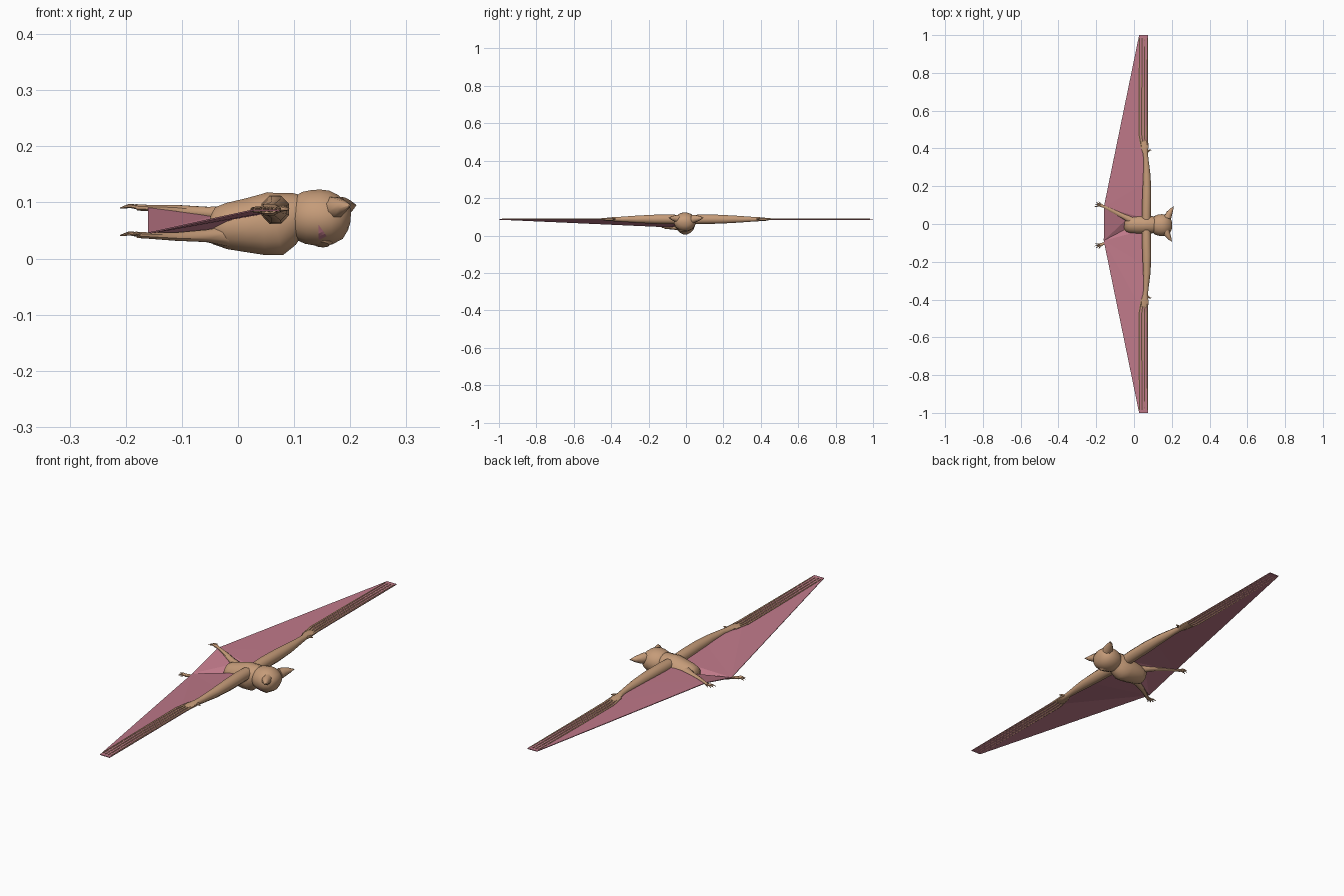
import bpy, bmesh, math
from mathutils import Vector
from mathutils.bvhtree import BVHTree


def material(name, rgb):
    m = bpy.data.materials.new(name)
    m.diffuse_color = (*rgb, 1)
    return m


FUR = material("brown fur", (0.56, 0.33, 0.19))
SKIN = material("pink skin", (0.52, 0.19, 0.25))


def finish(name, bm, mat, smooth=True):
    me = bpy.data.meshes.new(name)
    bm.to_mesh(me)
    bm.free()
    ob = bpy.data.objects.new(name, me)
    bpy.context.collection.objects.link(ob)
    me.materials.append(mat)
    if smooth:
        bpy.ops.object.select_all(action='DESELECT')
        ob.select_set(True)
        bpy.context.view_layer.objects.active = ob
        bpy.ops.object.shade_smooth_by_angle(angle=math.radians(50))
    return ob


def loft(bm, sections, sides=8):
    """Elliptical tube; section = (x, y, z, half width, half height)."""
    pts = [Vector(s[:3]) for s in sections]
    rings = []
    for i, s in enumerate(sections):
        t = (pts[min(i + 1, len(pts) - 1)] - pts[max(i - 1, 0)]).normalized()
        side = t.cross(Vector((0, 0, 1))).normalized()
        up = side.cross(t)
        ring = []
        for k in range(sides):
            a = 2 * math.pi * (k + 0.5) / sides
            ring.append(bm.verts.new(pts[i] + side * s[3] * math.cos(a) + up * s[4] * math.sin(a)))
        rings.append(ring)
    for a, b in zip(rings, rings[1:]):
        for k in range(sides):
            j = (k + 1) % sides
            bm.faces.new((a[k], a[j], b[j], b[k]))
    bm.faces.new(rings[0][::-1])
    bm.faces.new(rings[-1])
    bmesh.ops.recalc_face_normals(bm, faces=bm.faces)


def tube(name, sections, sides=8, mat=FUR):
    bm = bmesh.new()
    loft(bm, sections, sides)
    return finish(name, bm, mat)


# Torso with a deep chest and narrow rump: (x, bottom, top, half width)
torso = [(-0.052, 0.045, 0.075, 0.018), (-0.043, 0.025, 0.092, 0.036),
         (-0.02, 0.016, 0.100, 0.045), (0.015, 0.010, 0.108, 0.050),
         (0.045, 0.005, 0.116, 0.052), (0.066, 0.003, 0.121, 0.050),
         (0.085, 0.020, 0.121, 0.048), (0.105, 0.036, 0.118, 0.044),
         (0.125, 0.045, 0.11, 0.036)]
tube("torso", [(x, -0.004, (b + t) / 2, w, (t - b) / 2) for x, b, t, w in torso], 16)

# Head, crown facing forward
head = [(0.096, 0.045, 0.112, 0.036), (0.108, 0.033, 0.120, 0.048),
        (0.125, 0.025, 0.123, 0.056), (0.145, 0.021, 0.124, 0.059),
        (0.165, 0.024, 0.122, 0.058), (0.182, 0.034, 0.115, 0.050),
        (0.194, 0.050, 0.103, 0.036), (0.201, 0.064, 0.088, 0.016)]
bm = bmesh.new()
loft(bm, [(x, -0.006, (b + t) / 2, w, (t - b) / 2) for x, b, t, w in head], 16)
tree = BVHTree.FromBMesh(bm)
finish("head", bm, FUR)

# Muzzle under the head
tube("muzzle", [(0.150, -0.015, 0.050, 0.030, 0.025), (0.150, -0.023, 0.036, 0.026, 0.022),
                (0.148, -0.028, 0.025, 0.015, 0.012)], 10)

# Mouth patch laid on the side of the head
bm = bmesh.new()
tri = [bm.verts.new((x, 0, z)) for x, z in ((0.143, 0.061), (0.158, 0.040), (0.144, 0.033))]
bm.faces.new(tri)
bmesh.ops.subdivide_edges(bm, edges=bm.edges[:], cuts=4, use_grid_fill=True)
for v in bm.verts:
    hit = tree.ray_cast(Vector((v.co.x, -1, v.co.z)), Vector((0, 1, 0)))[0]
    v.co.y = (hit.y if hit else -0.03) - 0.002
finish("mouth", bm, SKIN, False)

# Ears: flattened, pointed cups
for s, label in ((1, "left"), (-1, "right")):
    dx = 0.006 if s > 0 else -0.004
    tube(label + "_ear", [(0.172 + dx, s * 0.034, 0.088, 0.021, 0.024),
                          (0.180 + dx, s * 0.055, 0.091, 0.018, 0.019),
                          (0.192 + dx, s * 0.075, 0.093, 0.011, 0.011),
                          (0.204 + dx, s * 0.092, 0.095, 0.001, 0.001)], 8)

FINGER_X = (0.027, 0.041, 0.055, 0.069)
for s, label in ((1, "left"), (-1, "right")):
    # Arm from shoulder to wrist, ending in a flat palm
    tube(label + "_arm", [(0.066, s * 0.020, 0.085, 0.024, 0.026),
                          (0.066, s * 0.080, 0.087, 0.026, 0.027),
                          (0.068, s * 0.170, 0.087, 0.025, 0.026),
                          (0.068, s * 0.260, 0.087, 0.021, 0.021),
                          (0.064, s * 0.340, 0.087, 0.014, 0.015),
                          (0.060, s * 0.375, 0.087, 0.014, 0.012),
                          (0.056, s * 0.410, 0.087, 0.021, 0.011),
                          (0.052, s * 0.440, 0.086, 0.022, 0.006)])
    # Long wing fingers and a short thumb
    bm = bmesh.new()
    for i, x in enumerate(FINGER_X):
        x0 = 0.056 + (x - 0.048) * 0.75
        loft(bm, [(x0, s * 0.400, 0.087, 0.006, 0.006), (x, s * 0.470, 0.087, 0.005, 0.005),
                  (x, s * 0.720, 0.087, 0.004, 0.004), (x + 0.002, s * 0.985, 0.087, 0.0025, 0.003)], 6)
    loft(bm, [(0.066, s * 0.378, 0.087, 0.006, 0.006), (0.080, s * 0.390, 0.089, 0.005, 0.005),
              (0.091, s * 0.392, 0.088, 0.002, 0.002)], 6)
    finish(label + "_fingers", bm, FUR)

    # Leg and splayed toes; the right leg hangs lower
    zh, za = (0.075, 0.090) if s > 0 else (0.040, 0.041)
    ay = 0.092 if s > 0 else -0.103
    bm = bmesh.new()
    loft(bm, [(-0.020, s * 0.022, zh, 0.020, 0.020), (-0.055, s * 0.040, zh + (za - zh) * 0.4, 0.014, 0.012),
              (-0.110, s * 0.068, za - 0.002, 0.010, 0.008), (-0.160, ay, za, 0.007, 0.006),
              (-0.178, ay + s * 0.008, za + 0.001, 0.010, 0.006)])
    for dx, dy in ((-0.034, -0.008), (-0.032, 0.006), (-0.026, 0.016), (-0.012, 0.020)):
        loft(bm, [(-0.172, ay + s * 0.006, za, 0.004, 0.004),
                  (-0.174 + dx * 0.6, ay + s * (0.007 + dy * 0.6), za + 0.004, 0.0035, 0.0035),
                  (-0.176 + dx, ay + s * (0.008 + dy), za, 0.001, 0.001)], 6)
    finish(label + "_leg", bm, FUR)

# Wing membranes, plus the web between the legs
bm = bmesh.new()
ankles, hips = [], []
for s in (1, -1):
    za = 0.090 if s > 0 else 0.045
    zh = 0.075 if s > 0 else 0.050
    pt = lambda x, y, z: bm.verts.new((x, s * y, z))
    ankle, hip = pt(-0.160, 0.088, za), pt(-0.040, 0.025, zh)
    shoulder, elbow = pt(0.060, 0.030, 0.083), pt(0.060, 0.220, 0.085)
    wrist, tip = pt(0.027, 0.430, 0.086), pt(0.027, 1.0, 0.086)
    front_wrist, front_tip = pt(0.074, 0.430, 0.086), pt(0.074, 1.0, 0.086)
    faces = [(hip, shoulder, ankle), (shoulder, elbow, ankle), (elbow, wrist, ankle),
             (wrist, tip, ankle), (wrist, front_wrist, front_tip, tip), (elbow, front_wrist, wrist)]
    for f in faces:
        bm.faces.new(f if s < 0 else f[::-1])
    ankles.append(ankle)
    hips.append(hip)
bm.faces.new((hips[0], ankles[0], ankles[1]))
bm.faces.new((hips[0], ankles[1], hips[1]))
bmesh.ops.recalc_face_normals(bm, faces=bm.faces)
wings = finish("wing_membrane", bm, SKIN, False)
mod = wings.modifiers.new("thickness", 'SOLIDIFY')
mod.thickness = 0.003
mod.offset = 0
